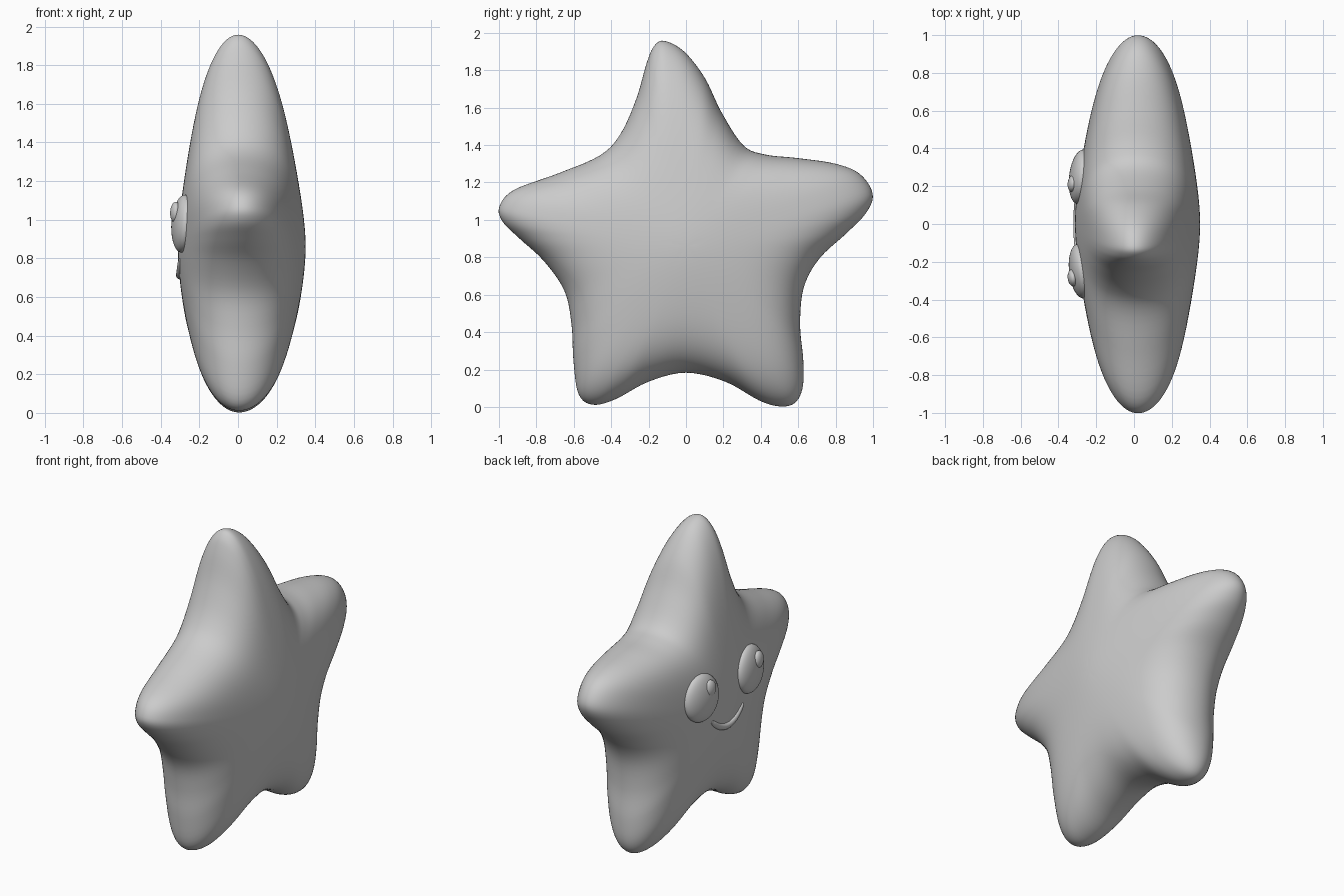
import bpy, bmesh
from math import sin, cos, pi, sqrt
from mathutils import Vector

if "Cube" in bpy.data.objects:
    bpy.data.objects.remove(bpy.data.objects["Cube"])

CZ = 0.86  # height of the star's centre

# Star outline in (y, z), clockwise from the top tip
OUTLINE = [(-.115, 1.957), (-.01, 1.90), (.10, 1.76), (.19, 1.575), (.305, 1.40), (.42, 1.35),
           (.60, 1.33), (.80, 1.30), (.93, 1.245), (.998, 1.14), (.965, 1.04), (.86, .93),
           (.715, .795), (.63, .64), (.61, .44), (.627, .25), (.623, .10), (.58, .02),
           (.50, .003), (.39, .035), (.21, .135), (0, .183), (-.20, .135), (-.38, .04),
           (-.50, .012), (-.575, .07), (-.602, .25), (-.612, .44), (-.65, .62), (-.76, .78),
           (-.89, .90), (-.98, .99), (-.998, 1.07), (-.92, 1.16), (-.68, 1.25), (-.46, 1.345),
           (-.35, 1.46), (-.265, 1.65), (-.21, 1.84), (-.17, 1.93)]


def smooth_loop(points, steps):
    """Closed Catmull-Rom curve through the points."""
    p = [Vector(q) for q in points]
    n, out = len(p), []
    for i in range(n):
        a, b, c, d = (p[(i + k) % n] for k in (-1, 0, 1, 2))
        for s in range(steps):
            t = s / steps
            out.append(0.5 * (2 * b + (c - a) * t + (2 * a - 5 * b + 4 * c - d) * t * t
                              + (3 * b - a - 3 * c + d) * t ** 3))
    return out


def half_depth(r, side):
    """Puffiness of the star, thinning towards the tips."""
    fall = sqrt(r * r + 0.04) - 0.2
    return 0.35 - 0.193 * fall if side > 0 else 0.312 - 0.166 * fall


# Puffy star body: rings of the outline swept from back centre to face centre
loop = smooth_loop(OUTLINE, 5)
n, RINGS = len(loop), 60
bm = bmesh.new()
rings = []
for k in range(1, RINGS):
    b = pi * k / RINGS
    t = sin(b)
    c = sqrt(max(0, 1 - t ** 6)) * (1 if cos(b) > 0 else -1)
    ring = []
    for q in loop:
        y, z = q.x * t, (q.y - CZ) * t
        x = half_depth(sqrt(y * y + z * z), c) * c + 0.02 * y * y
        ring.append(bm.verts.new((x, y, CZ + z)))
    rings.append(ring)
for r0, r1 in zip(rings, rings[1:]):
    for i in range(n):
        j = (i + 1) % n
        bm.faces.new((r0[i], r0[j], r1[j], r1[i]))
for ring, x in ((rings[0], 0.35), (rings[-1], -0.312)):
    pole = bm.verts.new((x, 0, CZ))
    for i in range(n):
        bm.faces.new((ring[i], ring[(i + 1) % n], pole))
bmesh.ops.recalc_face_normals(bm, faces=bm.faces)
for f in bm.faces:
    f.smooth = True
mesh = bpy.data.meshes.new("star_body")
bm.to_mesh(mesh)
bm.free()
bpy.context.collection.objects.link(bpy.data.objects.new("star_body", mesh))


def ellipsoid(name, loc, size, rot):
    bpy.ops.mesh.primitive_uv_sphere_add(segments=40, ring_count=24, radius=1,
                                         location=loc, rotation=rot)
    ob = bpy.context.object
    ob.name, ob.scale = name, size
    bpy.ops.object.shade_smooth()


# Eyes with a small highlight bead, both beads shifted the same way
for side, label in ((1, "left"), (-1, "right")):
    tilt = (0, 0.07, -0.12 * side)
    ellipsoid(label + "_eye", (-0.283, 0.25 * side, 0.98), (0.06, 0.145, 0.15), tilt)
    ellipsoid(label + "_eye_highlight", (-0.325, 0.25 * side - 0.035, 1.04),
              (0.026, 0.045, 0.053), tilt)

# Smile: a tapering tube lying on the face
curve = bpy.data.curves.new("smile", 'CURVE')
curve.dimensions = '3D'
curve.bevel_depth = 0.022
curve.bevel_resolution = 5
curve.use_fill_caps = True
spline = curve.splines.new('POLY')
N = 24
spline.points.add(N)
for i, p in enumerate(spline.points):
    u = 2 * i / N - 1
    p.co = (-0.299 + 0.005 * u * u, 0.16 * u, 0.713 + 0.08 * u * u, 1)
    p.radius = 0.6 + 0.4 * sqrt(max(0, 1 - u * u))
spline.use_smooth = True
bpy.context.collection.objects.link(bpy.data.objects.new("smile", curve))
